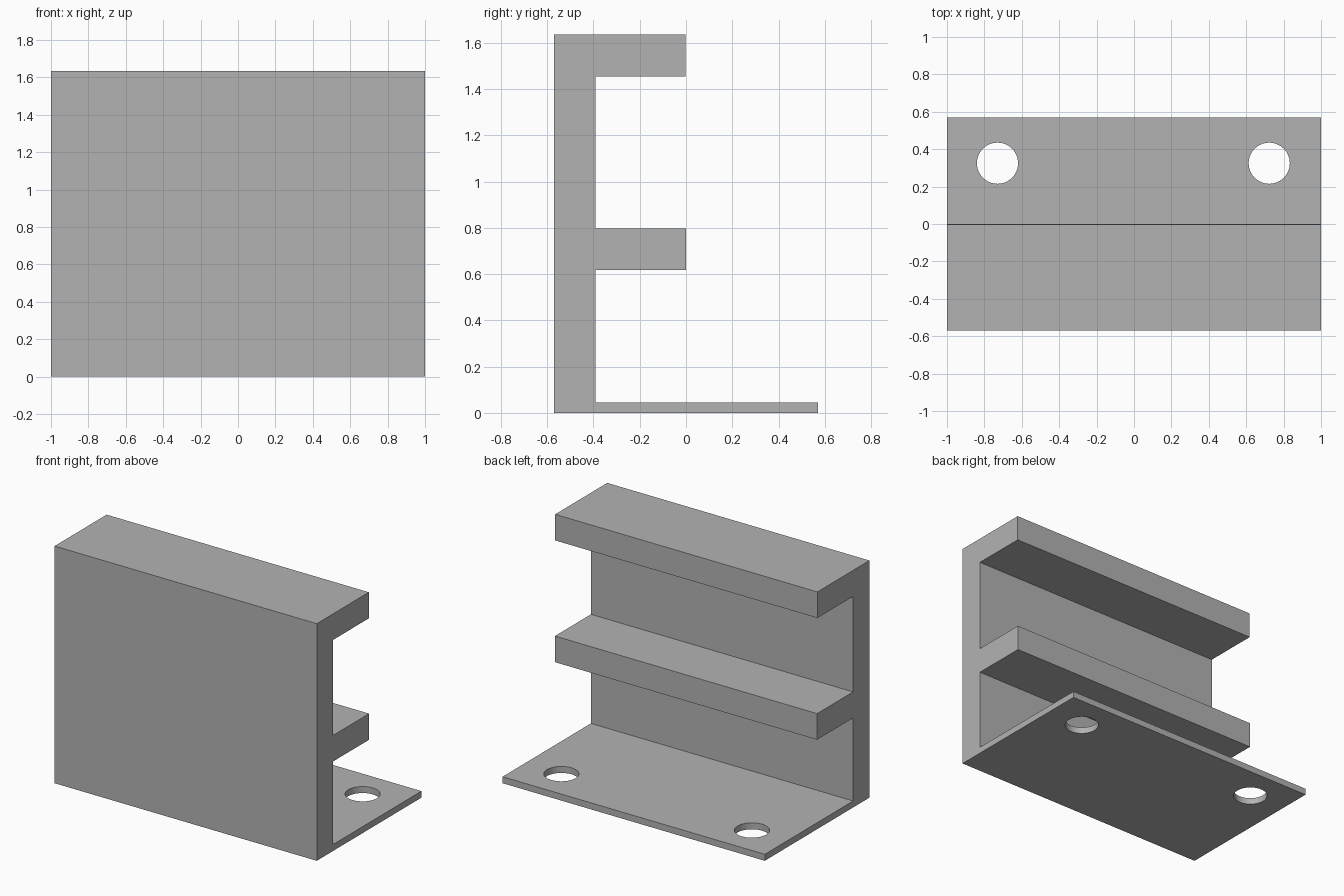
import bpy
import bmesh

cube = bpy.data.objects.get("Cube")
if cube:
    bpy.data.objects.remove(cube, do_unlink=True)

grey = bpy.data.materials.new("plain_grey")
grey.use_nodes = True
colour = (0.45, 0.45, 0.45, 1)
grey.diffuse_color = colour
grey.node_tree.nodes["Principled BSDF"].inputs["Base Color"].default_value = colour


def extrude_profile(name, points, half_width=1.0):
    """Extrude a closed (y, z) outline across the full width in x."""
    bm = bmesh.new()
    face = bm.faces.new([bm.verts.new((-half_width, y, z)) for y, z in points])
    result = bmesh.ops.extrude_face_region(bm, geom=[face])
    verts = [v for v in result["geom"] if isinstance(v, bmesh.types.BMVert)]
    bmesh.ops.translate(bm, verts=verts, vec=(2 * half_width, 0, 0))
    bmesh.ops.recalc_face_normals(bm, faces=bm.faces)
    mesh = bpy.data.meshes.new(name)
    bm.to_mesh(mesh)
    bm.free()
    mesh.materials.append(grey)
    obj = bpy.data.objects.new(name, mesh)
    bpy.context.collection.objects.link(obj)
    return obj


# Wall with the top lip and the thin base plate
front, wall, lip, back = -0.57, -0.392, -0.003, 0.57
top, lip_under, plate = 1.635, 1.455, 0.045
bracket = extrude_profile("bracket", [
    (front, 0), (back, 0), (back, plate), (wall, plate),
    (wall, lip_under), (lip, lip_under), (lip, top), (front, top)])

# Middle shelf
extrude_profile("middle_shelf", [
    (wall, 0.617), (0, 0.617), (0, 0.797), (wall, 0.797)])

# Mounting holes through the base plate
for side, x in (("right", -0.73), ("left", 0.723)):
    bpy.ops.mesh.primitive_cylinder_add(
        vertices=48, radius=0.11, depth=0.3, location=(x, 0.325, 0))
    cutter = bpy.context.object
    cutter.name = side + "_hole_cutter"
    cutter.data.materials.append(grey)
    cutter.hide_render = True
    cutter.hide_set(True)
    cut = bracket.modifiers.new(side + "_hole", "BOOLEAN")
    cut.operation = "DIFFERENCE"
    cut.solver = "EXACT"
    cut.object = cutter

# Smooth hole walls, sharp edges elsewhere
bpy.ops.object.select_all(action="DESELECT")
bpy.context.view_layer.objects.active = bracket
bracket.select_set(True)
for modifier in list(bracket.modifiers):
    bpy.ops.object.modifier_apply(modifier=modifier.name)
for helper in [o for o in bpy.data.objects if o.name.endswith("_hole_cutter")]:
    bpy.data.objects.remove(helper, do_unlink=True)
bpy.ops.object.shade_smooth_by_angle()
